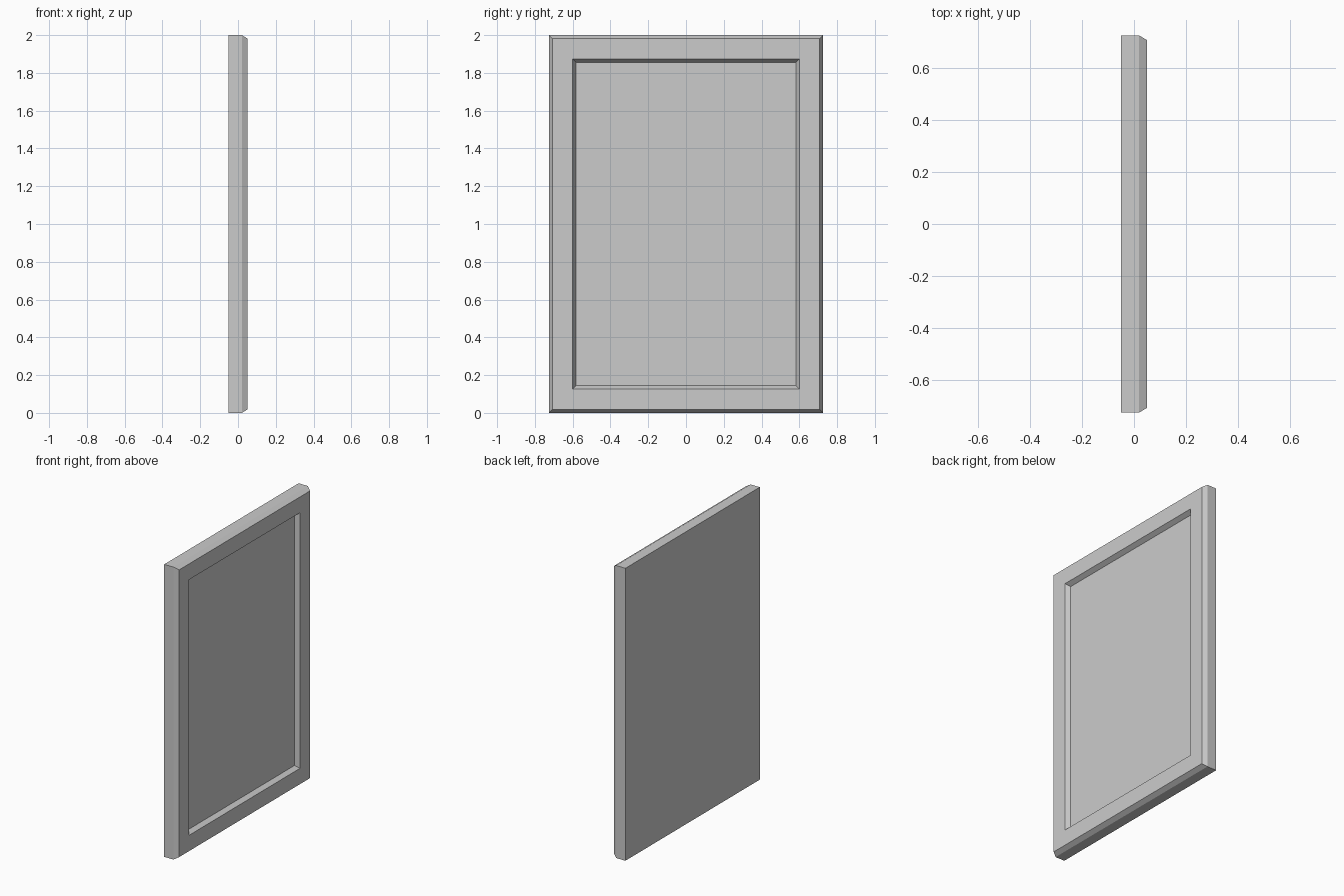
import bpy, bmesh

if "Cube" in bpy.data.objects:
    bpy.data.objects.remove(bpy.data.objects["Cube"])

HALF_W, HEIGHT = 0.726, 2.0

# Panel profile: (inset from outer edge, depth along x), back to front to recess floor
PROFILE = [(0, -0.05), (0, 0.02), (0.018, 0.05), (0.126, 0.05), (0.144, 0.02)]

bm = bmesh.new()


def ring(inset, x):
    w, lo, hi = HALF_W - inset, inset, HEIGHT - inset
    return [bm.verts.new((x, y, z)) for y, z in ((-w, lo), (w, lo), (w, hi), (-w, hi))]


# Rectangular rings joined into the bevelled frame
rings = [ring(*p) for p in PROFILE]
for a, b in zip(rings, rings[1:]):
    for i in range(4):
        j = (i + 1) % 4
        bm.faces.new((a[i], a[j], b[j], b[i]))

# Flat back and recessed centre panel
bm.faces.new(rings[0][::-1])
bm.faces.new(rings[-1])
bmesh.ops.recalc_face_normals(bm, faces=bm.faces)

mesh = bpy.data.meshes.new("framed_panel")
bm.to_mesh(mesh)
bm.free()
panel = bpy.data.objects.new("framed_panel", mesh)
bpy.context.collection.objects.link(panel)
